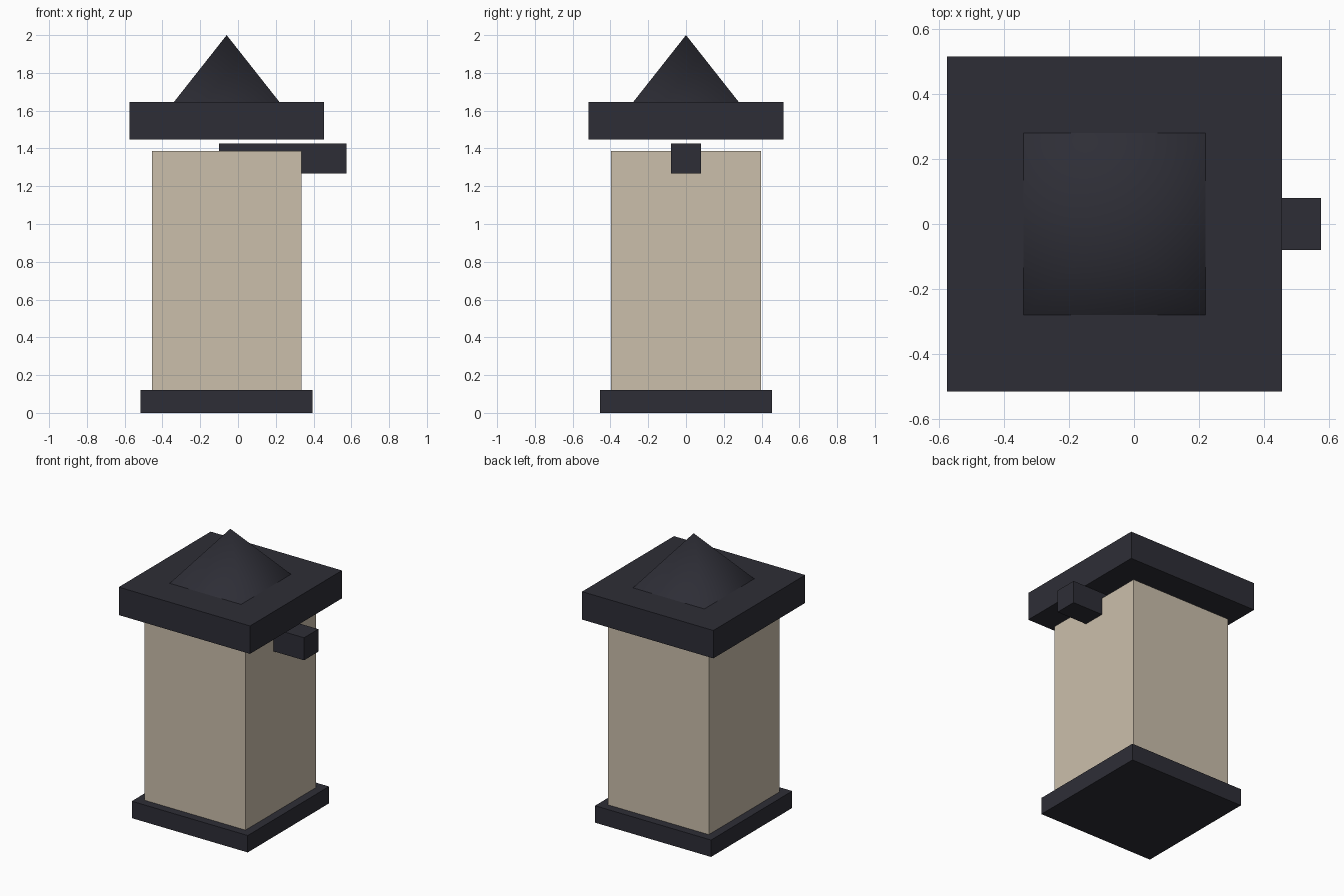
import bpy
import math

if "Cube" in bpy.data.objects:
    bpy.data.objects.remove(bpy.data.objects["Cube"])


def material(name, rgb):
    m = bpy.data.materials.new(name)
    m.diffuse_color = (*rgb, 1.0)
    m.use_nodes = True
    m.node_tree.nodes["Principled BSDF"].inputs["Base Color"].default_value = m.diffuse_color
    return m


dark = material("dark_slate", (0.027, 0.027, 0.037))
tan = material("warm_sandstone", (0.60, 0.52, 0.41))

CX = -0.06  # the pillar axis sits left of centre, balancing the side arm


def box(name, x, y, z, mat):
    """Box from (min, max) ranges on each axis."""
    bpy.ops.mesh.primitive_cube_add(size=1)
    ob = bpy.context.object
    ob.name = name
    for i, (lo, hi) in enumerate((x, y, z)):
        ob.location[i] = (lo + hi) / 2
        ob.scale[i] = hi - lo
    bpy.ops.object.transform_apply(location=False, rotation=False, scale=True)
    ob.data.materials.append(mat)
    return ob


def slab(name, half, z, mat):
    """Square block centred on the pillar axis."""
    return box(name, (CX - half, CX + half), (-half, half), z, mat)


# Plinth, shaft and floating cap slab
slab("base_plinth", 0.455, (0.0, 0.12), dark)
slab("pillar_body", 0.396, (0.12, 1.387), tan)
slab("cap_slab", 0.515, (1.447, 1.645), dark)

# Arm sticking out of the right side
box("side_arm", (-0.10, 0.574), (-0.08, 0.08), (1.267, 1.427), dark)

# Pyramid finial with soft shading
bpy.ops.mesh.primitive_cone_add(vertices=4, radius1=0.28 * math.sqrt(2), radius2=0,
                                depth=0.355, location=(CX, 0, 1.645 + 0.355 / 2),
                                rotation=(0, 0, math.pi / 4))
finial = bpy.context.object
finial.name = "pyramid_finial"
finial.data.materials.append(dark)
bpy.ops.object.shade_smooth_by_angle(angle=math.radians(75))
